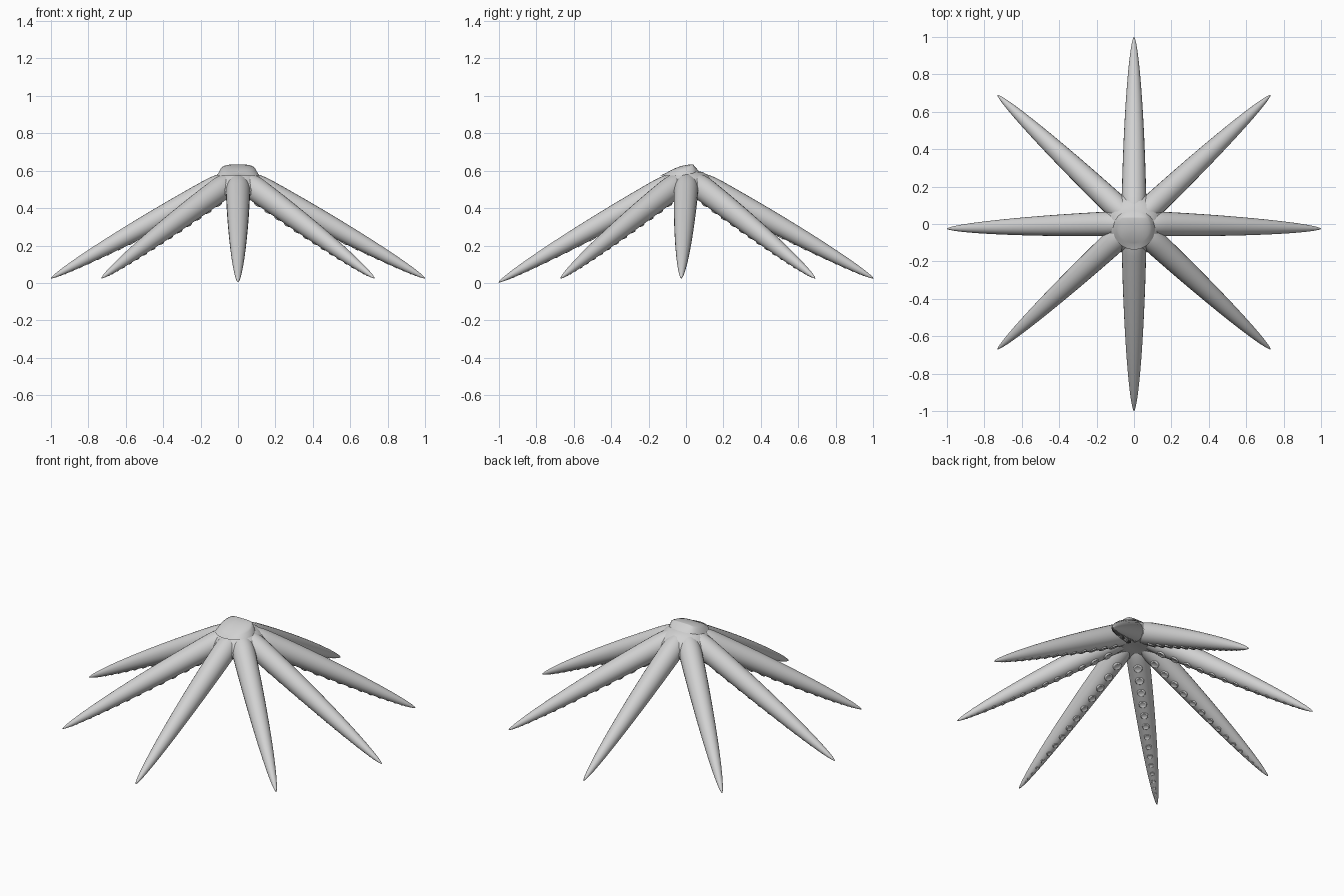
import bpy, bmesh, math
from mathutils import Vector

cube = bpy.data.objects.get("Cube")
if cube:
    bpy.data.objects.remove(cube, do_unlink=True)

grey = bpy.data.materials.new("plain_grey")
grey.use_nodes = True
colour = (0.64, 0.64, 0.64, 1)
grey.diffuse_color = colour
grey.node_tree.nodes["Principled BSDF"].inputs["Base Color"].default_value = colour

X, Y, UP = Vector((1, 0, 0)), Vector((0, 1, 0)), Vector((0, 0, 1))
ROOT = Vector((0, 0.005, 0))


def loft(bm, rings):
    """Skin a list of point rings and close both ends."""
    loops = [[bm.verts.new(p) for p in ring] for ring in rings]
    n = len(loops[0])
    for a, b in zip(loops, loops[1:]):
        for i in range(n):
            j = (i + 1) % n
            bm.faces.new((a[i], a[j], b[j], b[i]))
    bm.faces.new(loops[0][::-1])
    bm.faces.new(loops[-1])


def circle(centre, u, v, radius, n):
    angles = [math.tau * i / n for i in range(n)]
    return [centre + (u * math.cos(a) + v * math.sin(a)) * radius for a in angles]


def finish(bm, name, angle):
    bmesh.ops.recalc_face_normals(bm, faces=bm.faces)
    mesh = bpy.data.meshes.new(name)
    bm.to_mesh(mesh)
    bm.free()
    mesh.materials.append(grey)
    obj = bpy.data.objects.new(name, mesh)
    bpy.context.collection.objects.link(obj)
    bpy.ops.object.select_all(action='DESELECT')
    obj.select_set(True)
    bpy.context.view_layer.objects.active = obj
    bpy.ops.object.shade_smooth_by_angle(angle=math.radians(angle))


def arm_radius(t):
    """Rounded at the root, fullest near it, then tapering to a blunt tip."""
    root_round = math.sqrt(max(1 - max(1 - t / 0.15, 0) ** 2, 0.001))
    return 0.067 * root_round * max(1 - t ** 1.6, 0.0005) ** 0.6


def build_arm(name, tip):
    """Nearly straight arm sloping down to its tip, with cups beneath."""
    reach = Vector((tip[0], tip[1], 0)) - ROOT
    side = reach.normalized().cross(UP)
    drop = 0.57 - tip[2]

    def centre(t):
        return ROOT + reach * t + UP * (0.57 - drop * (0.96 * t + 0.04 * t * t))

    def top_normal(t):
        along = (centre(t + 0.01) - centre(t - 0.01)).normalized()
        return side.cross(along).normalized()

    # Arm body, with rings packed closer at both ends
    bm = bmesh.new()
    steps = 40
    ts = [(1 - math.cos(math.pi * i / steps)) / 2 for i in range(steps + 1)]
    loft(bm, [circle(centre(t), side, top_normal(t), arm_radius(t), 24) for t in ts])
    finish(bm, name, 60)

    # Row of shallow cups along the underside
    bm = bmesh.new()
    count = 15
    cup_profile = ((1, -0.4), (1.02, 0.12), (0.9, 0.27), (0.74, 0.27), (0.6, 0.17), (0.2, 0.15))
    for i in range(count):
        t = 0.18 + 0.77 * (1 - (1 - i / (count - 1)) ** 1.35)
        normal = top_normal(t)
        along = normal.cross(side)
        size = 0.39 * arm_radius(t)
        base = centre(t) - normal * arm_radius(t) * 0.95
        loft(bm, [circle(base - normal * h * size, side, along, r * size, 16)
                  for r, h in cup_profile])
    finish(bm, name + "_cups", 60)


# Eight arms: front and back, then mirrored pairs
build_arm("front_arm", (0, -1.0, 0.004))
build_arm("back_arm", (0, 1.0, 0.025))
for label, sign in (("left", 1), ("right", -1)):
    build_arm(label + "_arm", (sign, -0.025, 0.025))
    build_arm("front_" + label + "_arm", (sign * 0.73, -0.67, 0.025))
    build_arm("back_" + label + "_arm", (sign * 0.73, 0.69, 0.025))

# Hub that webs the arms together
bm = bmesh.new()
hub = ((0.03, 0.475), (0.11, 0.46), (0.165, 0.47), (0.17, 0.495), (0.15, 0.535),
       (0.12, 0.57), (0.085, 0.592), (0.03, 0.602))
loft(bm, [circle(ROOT + UP * z, X, Y, r, 48) for r, z in hub])
finish(bm, "hub", 80)

# Low cap rising to a straight rear edge
bm = bmesh.new()


def cap_ring(scale):
    ring = []
    for p in circle(Vector((0, -0.02, 0)), X, Y, 0.09, 48):
        x = p.x * scale * 1.05
        y = -0.02 + (min(p.y, 0.038) + 0.02) * scale
        ring.append(Vector((x, y, 0.633 - 2.2 * (0.038 - y) ** 2 - 250 * x ** 4)))
    return ring


base = circle(Vector((0, -0.025, 0.575)), X, Y, 0.112, 48)
loft(bm, [base] + [cap_ring(s) for s in (1, 0.9, 0.75, 0.5, 0.2)])
finish(bm, "hub_cap", 70)
